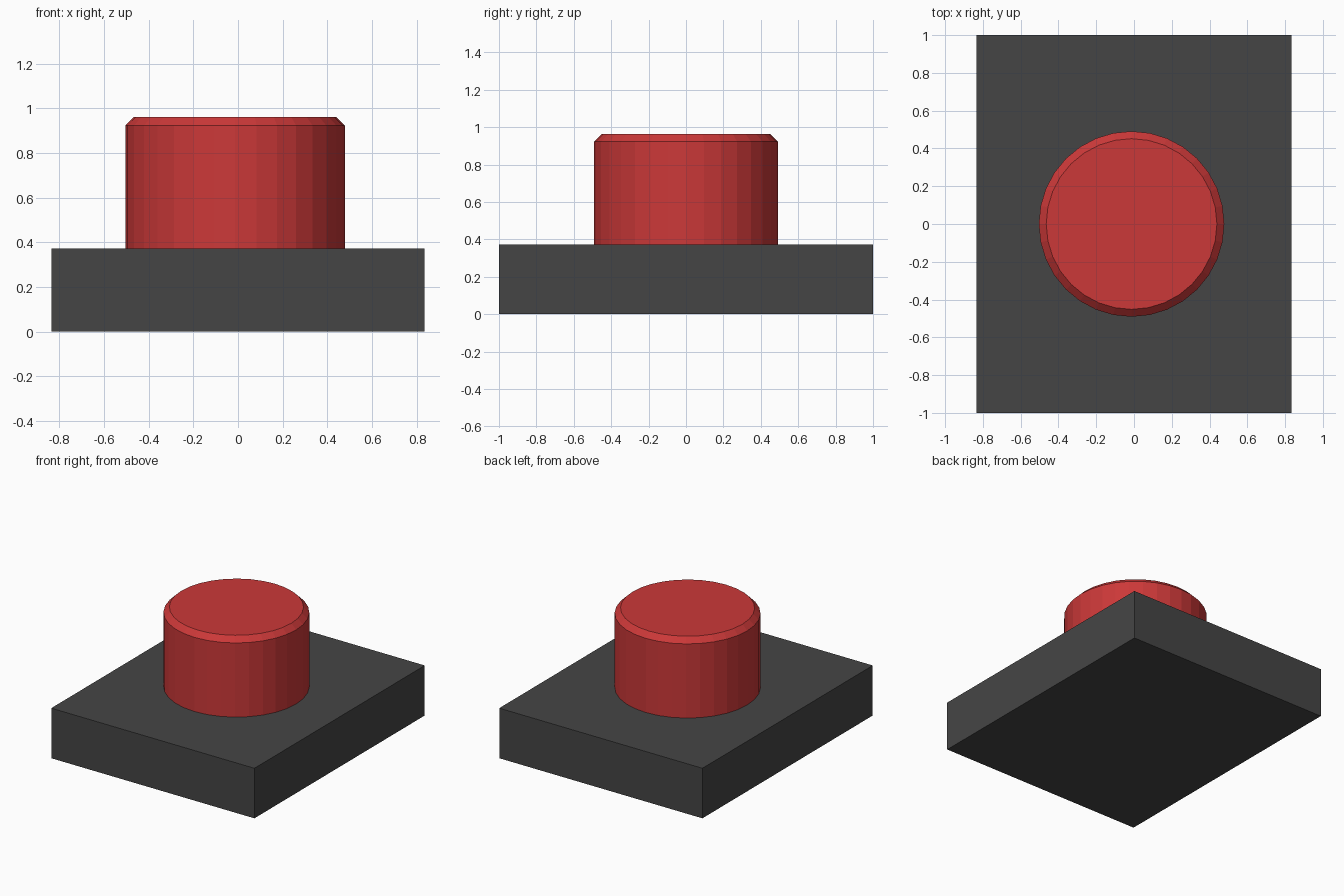
import bpy
import bmesh
from mathutils import Matrix

if "Cube" in bpy.data.objects:
    bpy.data.objects.remove(bpy.data.objects["Cube"])


def material(name, rgb):
    mat = bpy.data.materials.new(name)
    mat.diffuse_color = (*rgb, 1.0)
    mat.use_nodes = True
    mat.node_tree.nodes["Principled BSDF"].inputs["Base Color"].default_value = mat.diffuse_color
    return mat


def add_object(name, bm, mat):
    bmesh.ops.recalc_face_normals(bm, faces=bm.faces)
    mesh = bpy.data.meshes.new(name)
    bm.to_mesh(mesh)
    bm.free()
    mesh.materials.append(mat)
    obj = bpy.data.objects.new(name, mesh)
    bpy.context.collection.objects.link(obj)
    return obj


BASE_TOP = 0.372
TOP = 0.962
RADIUS = 0.491
CHAMFER = 0.039

# Rectangular base block
bm = bmesh.new()
bmesh.ops.create_cube(bm, size=1.0, matrix=Matrix.Translation((0, 0, BASE_TOP / 2))
                      @ Matrix.Diagonal((1.67, 2.0, BASE_TOP, 1.0)))
add_object("base", bm, material("dark grey", (0.06, 0.06, 0.06)))

# Round push button with a chamfered upper rim
bm = bmesh.new()
height = TOP - BASE_TOP
bmesh.ops.create_cone(bm, cap_ends=True, segments=32, radius1=RADIUS, radius2=RADIUS,
                      depth=height,
                      matrix=Matrix.Translation((-0.013, 0, BASE_TOP + height / 2)))
rim = [e for e in bm.edges if all(v.co.z > TOP - 0.01 for v in e.verts)]
bmesh.ops.bevel(bm, geom=rim, offset=CHAMFER, segments=1, affect='EDGES')
add_object("button", bm, material("red", (0.6, 0.04, 0.04)))
